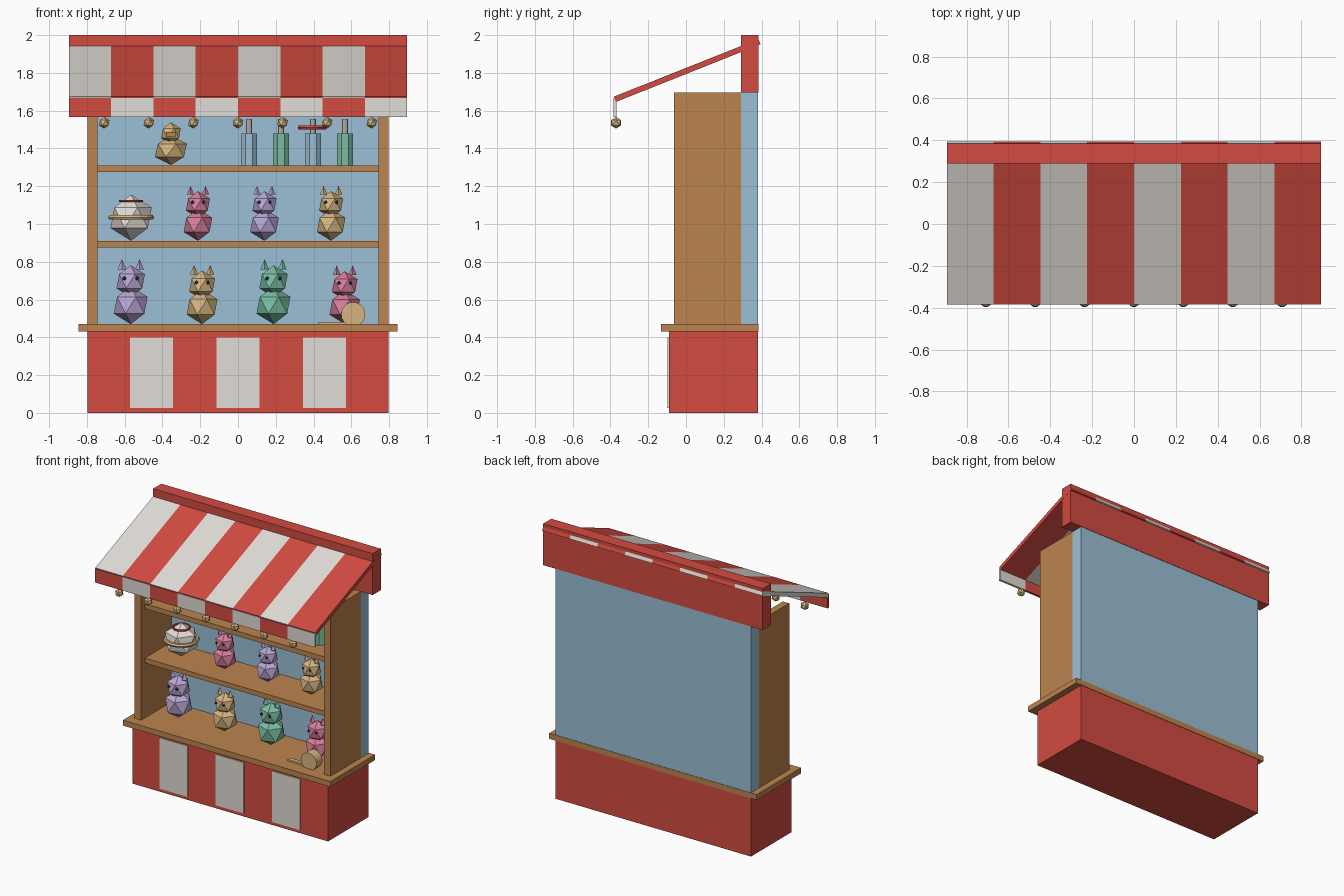
import bpy, math
from mathutils import Vector

if "Cube" in bpy.data.objects:
    bpy.data.objects.remove(bpy.data.objects["Cube"])


def lin(c):
    c /= 255
    return c / 12.92 if c <= 0.04045 else ((c + 0.055) / 1.055) ** 2.4


def material(name, r, g, b):
    m = bpy.data.materials.new(name)
    m.diffuse_color = (lin(r), lin(g), lin(b), 1)
    m.use_nodes = True
    m.node_tree.nodes["Principled BSDF"].inputs["Base Color"].default_value = m.diffuse_color
    return m


RED = material("red", 210, 75, 64)
WHITE = material("off_white", 225, 220, 214)
WOOD = material("wood", 188, 132, 78)
BLUE = material("pale_blue", 155, 192, 214)
PINK = material("pink", 216, 126, 156)
PURPLE = material("lilac", 186, 168, 214)
GOLD = material("sand_gold", 214, 181, 128)
GREEN = material("mint", 122, 190, 162)
DARK = material("dark_eye", 72, 62, 92)


def finish(name, mat):
    o = bpy.context.object
    o.name = name
    o.data.materials.append(mat)
    return o


def box(name, mat, x0, x1, y0, y1, z0, z1):
    bpy.ops.mesh.primitive_cube_add(size=1, location=((x0 + x1) / 2, (y0 + y1) / 2, (z0 + z1) / 2))
    o = finish(name, mat)
    o.scale = (x1 - x0, y1 - y0, z1 - z0)
    return o


def ball(name, mat, r, loc, scale=(1, 1, 1)):
    bpy.ops.mesh.primitive_ico_sphere_add(subdivisions=1, radius=r, location=loc)
    o = finish(name, mat)
    o.scale = scale
    return o


def cyl(name, mat, r, h, loc, sides=8, rot=(0, 0, 0)):
    bpy.ops.mesh.primitive_cylinder_add(vertices=sides, radius=r, depth=h, location=loc, rotation=rot)
    return finish(name, mat)


def ring(name, mat, major, minor, loc, sides=16):
    bpy.ops.mesh.primitive_torus_add(major_radius=major, minor_radius=minor, major_segments=sides,
                                     minor_segments=6, location=loc)
    return finish(name, mat)


# Base with white front panels, and counter
box("base", RED, -0.797, 0.797, -0.09, 0.382, 0, 0.43)
for x in (-0.457, 0, 0.457):
    box("front_panel", WHITE, x - 0.114, x + 0.114, -0.097, -0.089, 0.025, 0.4)
box("counter", WOOD, -0.845, 0.845, -0.132, 0.385, 0.43, 0.47)

# Back wall, side walls, shelves and header board
box("back_wall", BLUE, -0.797, 0.797, 0.29, 0.382, 0.47, 1.7)
for s in (-1, 1):
    box("side_wall", WOOD, *sorted((s * 0.745, s * 0.797)), -0.063, 0.29, 0.47, 1.695)
for z in (0.875, 1.275):
    box("shelf", WOOD, -0.745, 0.745, -0.02, 0.292, z, z + 0.036)
box("header", RED, -0.894, 0.894, 0.29, 0.385, 1.695, 2.0)

# Striped sloping awning and valance
low, high = Vector((0, -0.377, 1.66)), Vector((0, 0.389, 1.965))
mid, run = (low + high) / 2, high - low
W = 1.79 / 8
for i in range(8):
    x = -0.895 + W * (i + 0.5)
    o = box("awning_stripe", RED if i % 2 else WHITE, x - W / 2, x + W / 2,
            -run.length / 2, run.length / 2, -0.015, 0.015)
    o.location = (x, mid.y, mid.z)
    o.rotation_euler.x = math.atan2(run.z, run.y)
    box("valance_stripe", WHITE if i % 2 else RED, x - W / 2, x + W / 2, -0.385, -0.368, 1.567, 1.668)

# Hanging bulbs
for i in range(7):
    ball("bulb", GOLD, 0.031, (-0.708 + 0.236 * i, -0.37, 1.536))


# Plush toys: body, head, ears and eyes
def plush(mat, x, y, z, s):
    ball("plush_body", mat, 0.1 * s, (x, y, z + 0.1 * s))
    ball("plush_head", mat, 0.084 * s, (x, y, z + 0.227 * s))
    for side in (-1, 1):
        bpy.ops.mesh.primitive_cone_add(vertices=4, radius1=0.023 * s, depth=0.055 * s,
                                        location=(x + side * 0.047 * s, y, z + 0.317 * s))
        finish("plush_ear", mat)
        ball("plush_eye", DARK, 0.011 * s, (x + side * 0.034 * s, y - 0.068 * s, z + 0.242 * s))


for mat, x, s in ((PURPLE, -0.568, 1), (GOLD, -0.19, 0.91), (GREEN, 0.188, 1), (PINK, 0.565, 0.9)):
    plush(mat, x, 0.12, 0.47, s)
for mat, x in ((PINK, -0.212), (PURPLE, 0.14), (GOLD, 0.493)):
    plush(mat, x, 0.15, 0.911, 0.845)

# White pot with rim and red band
ball("pot", WHITE, 0.122, (-0.566, 0.15, 1.033))
ring("pot_rim", GOLD, 0.108, 0.014, (-0.566, 0.15, 1.035))
ring("pot_band", RED, 0.058, 0.007, (-0.566, 0.15, 1.122))

# Toy duck
ball("duck_body", GOLD, 0.095, (-0.355, 0.15, 1.39), (1, 1, 0.82))
ball("duck_head", GOLD, 0.058, (-0.355, 0.13, 1.48))
box("duck_beak", WOOD, -0.382, -0.328, 0.055, 0.11, 1.463, 1.486)

# Bottles, with a tossed ring around one neck
for i in range(4):
    x = 0.058 + 0.1695 * i
    cyl("bottle", GREEN if i % 2 else BLUE, 0.047, 0.17, (x, 0.15, 1.395), 8, (0, 0, math.pi / 8))
    cyl("bottle_neck", WHITE, 0.016, 0.08, (x, 0.15, 1.515))
ring("toss_ring", RED, 0.066, 0.011, (0.393, 0.15, 1.511))

# Mallet lying on the counter
cyl("mallet_head", GOLD, 0.064, 0.07, (0.61, -0.015, 0.522), 20, (math.pi / 2, 0, 0))
box("mallet_handle", GOLD, 0.425, 0.57, -0.03, 0.0, 0.468, 0.482)
